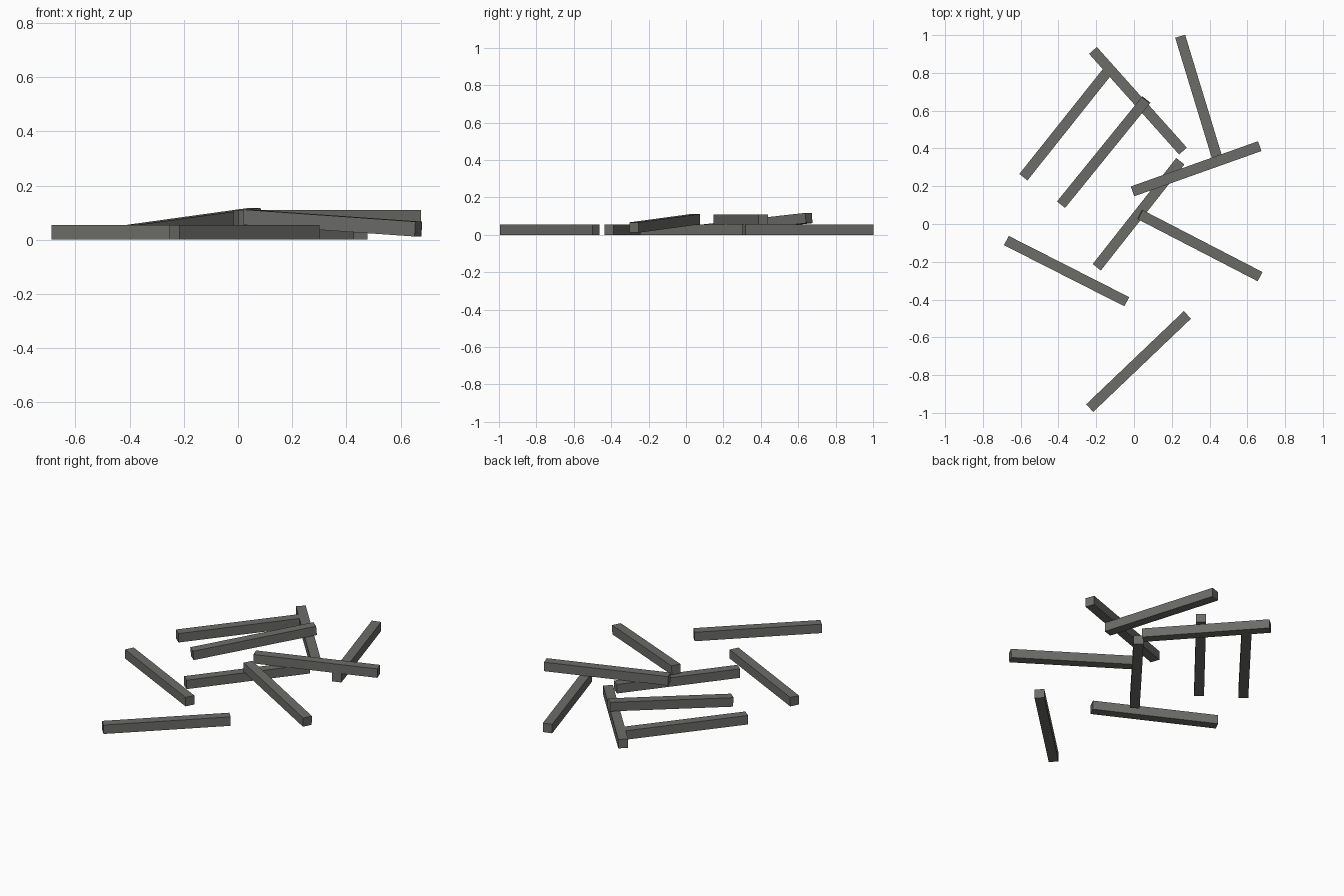
import bpy
from mathutils import Vector, Matrix

if "Cube" in bpy.data.objects:
    bpy.data.objects.remove(bpy.data.objects["Cube"])

LENGTH, SIDE = 0.715, 0.055
LOW, HIGH = SIDE / 2, SIDE * 1.5   # lying on the ground / on another beam

grey = bpy.data.materials.new("charcoal_grey")
grey.diffuse_color = (0.15, 0.15, 0.14, 1)
grey.use_nodes = True
grey.node_tree.nodes["Principled BSDF"].inputs["Base Color"].default_value = grey.diffuse_color


def beam(name, a, b):
    """Square beam of fixed length centred on the axis a-b."""
    a, b = Vector(a), Vector(b)
    u = (b - a).normalized()
    v = Vector((0, 0, 1)).cross(u).normalized()
    w = u.cross(v)
    bpy.ops.mesh.primitive_cube_add(size=1)
    ob = bpy.context.object
    ob.name = name
    rot = Matrix((u, v, w)).transposed().to_4x4()
    ob.matrix_world = (Matrix.Translation((a + b) / 2) @ rot
                       @ Matrix.Diagonal((LENGTH, SIDE, SIDE, 1)))
    ob.data.materials.append(grey)


# beams lying on the ground
beam("back_cross_beam", (-0.220, 0.922, LOW), (0.262, 0.383, LOW))
beam("back_left_beam", (-0.587, 0.246, LOW), (-0.139, 0.809, LOW))
beam("back_right_beam", (0.245, 0.992, LOW), (0.452, 0.312, LOW))
beam("left_beam", (-0.677, -0.087, LOW), (-0.037, -0.412, LOW))
beam("front_beam", (-0.238, -0.978, LOW), (0.286, -0.478, LOW))
beam("middle_beam", (-0.198, -0.230, LOW), (0.246, 0.333, LOW))

# beam resting flat across two others
beam("top_beam", (-0.007, 0.173, HIGH), (0.665, 0.412, HIGH))

# beams leaning with one end on another beam
beam("right_leaning_beam", (0.028, 0.052, 0.084), (0.670, -0.280, 0.039))
beam("left_leaning_beam", (-0.384, 0.105, 0.028), (0.063, 0.656, 0.090))
